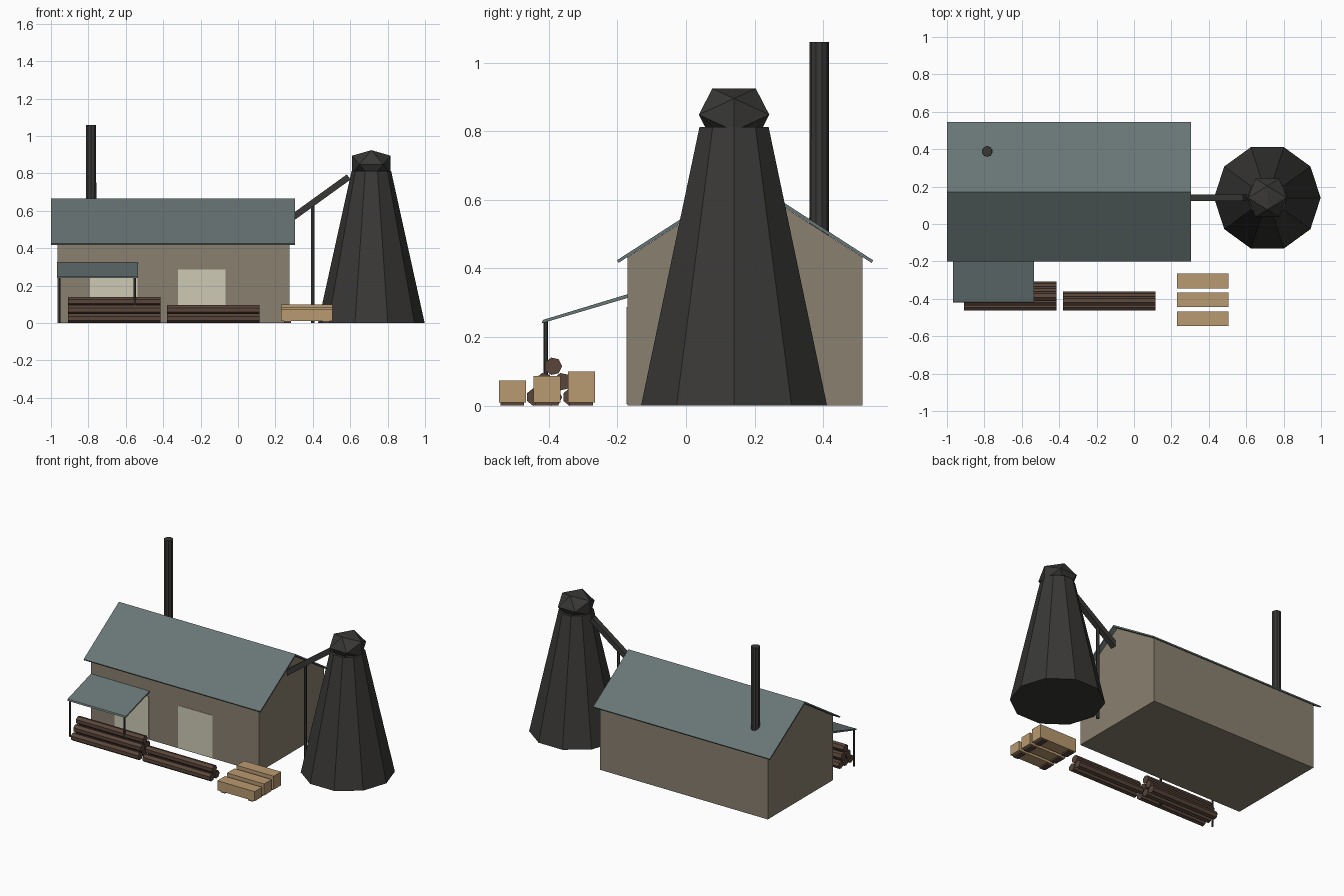
import bpy, bmesh, math
from mathutils import Vector, Matrix

if "Cube" in bpy.data.objects:
    bpy.data.objects.remove(bpy.data.objects["Cube"])


def material(name, rgb):
    m = bpy.data.materials.new(name)
    m.diffuse_color = (*rgb, 1)
    m.use_nodes = True
    m.node_tree.nodes["Principled BSDF"].inputs["Base Color"].default_value = m.diffuse_color
    return m


WALL = material("plaster", (0.25, 0.216, 0.16))
ROOF = material("roof_sheet", (0.14, 0.18, 0.18))
IRON = material("dark_iron", (0.04, 0.039, 0.037))
DOOR = material("pale_door", (0.62, 0.59, 0.47))
BARK = material("bark", (0.10, 0.06, 0.042))
PINE = material("sawn_pine", (0.48, 0.32, 0.16))


def finish(name, bm, mat):
    bmesh.ops.recalc_face_normals(bm, faces=bm.faces)
    me = bpy.data.meshes.new(name)
    bm.to_mesh(me)
    bm.free()
    me.materials.append(mat)
    ob = bpy.data.objects.new(name, me)
    bpy.context.collection.objects.link(ob)
    return ob


def prism(name, profile, x0, x1, mat):
    """Extrude a (y, z) profile along x."""
    bm = bmesh.new()
    face = bm.faces.new([bm.verts.new((x0, y, z)) for y, z in profile])
    new = bmesh.ops.extrude_face_region(bm, geom=[face])["geom"]
    bmesh.ops.translate(bm, vec=(x1 - x0, 0, 0),
                        verts=[v for v in new if isinstance(v, bmesh.types.BMVert)])
    return finish(name, bm, mat)


def box(name, lo, hi, mat):
    return prism(name, [(lo[1], lo[2]), (hi[1], lo[2]), (hi[1], hi[2]), (lo[1], hi[2])],
                 lo[0], hi[0], mat)


def rod(name, a, b, r1, r2, sides, mat):
    """Faceted cylinder or cone from point a to point b."""
    a, b = Vector(a), Vector(b)
    d = b - a
    rot = Vector((0, 0, 1)).rotation_difference(d).to_matrix().to_4x4()
    bm = bmesh.new()
    bmesh.ops.create_cone(bm, cap_ends=True, segments=sides, radius1=r1, radius2=r2,
                          depth=d.length, matrix=Matrix.Translation((a + b) / 2) @ rot)
    return finish(name, bm, mat)


# Main building: gabled walls and folded roof
RY = 0.172
prism("walls", [(-0.171, 0), (0.515, 0), (0.515, 0.432), (RY, 0.652), (-0.171, 0.432)],
      -0.965, 0.275, WALL)
prism("main_roof", [(-0.201, 0.424), (RY, 0.665), (0.545, 0.424),
                    (0.541, 0.416), (RY, 0.653), (-0.197, 0.416)], -1.0, 0.305, ROOF)
for i, x in enumerate((-0.79, -0.32)):
    box(f"door_{i + 1}", (x, -0.174, 0.005), (x + 0.252, -0.168, 0.287), DOOR)
rod("chimney", (-0.785, 0.388, 0.47), (-0.785, 0.388, 1.06), 0.029, 0.028, 10, IRON)

# Porch on two posts
prism("porch_roof", [(-0.17, 0.325), (-0.417, 0.25), (-0.421, 0.24), (-0.17, 0.314)],
      -0.967, -0.535, ROOF)
for i, x in enumerate((-0.954, -0.552)):
    rod(f"porch_post_{i + 1}", (x, -0.409, 0), (x, -0.409, 0.245), 0.0065, 0.0065, 6, IRON)

# Conical burner with squashed icosahedron cap
CX, CY = 0.713, 0.14
ob = rod("burner_cone", (CX, CY, 0), (CX, CY, 0.812), 0.285, 0.106, 10, IRON)
# put a corner of the ten-sided base on the x axis
ob.data.transform(Matrix.Translation((CX, CY, 0)) @ Matrix.Rotation(math.pi / 2, 4, 'Z')
                  @ Matrix.Translation((-CX, -CY, 0)))
bm = bmesh.new()
s, l = 0.0635, 0.1027
for i in (-1, 1):
    for j in (-1, 1):
        for p in ((0, i * s, j * l), (i * l, 0, j * s), (i * s, j * l, 0)):
            bm.verts.new((CX + p[0], CY + p[1], 0.848 + 0.74 * p[2]))
bmesh.ops.convex_hull(bm, input=bm.verts)
finish("burner_cap", bm, IRON)

# Sloping conveyor and its support
a, b = Vector((0.268, 0.547)), Vector((0.592, 0.781))
d = (b - a).normalized() * 0.017
n = Vector((-d.y, d.x))
bm = bmesh.new()
rings = [[bm.verts.new((p.x, y, p.y)) for p in (a + n, b + n, b - n, a - n)]
         for y in (CY - 0.018, CY + 0.018)]
for r in rings:
    bm.faces.new(r)
for k in range(4):
    m = (k + 1) % 4
    bm.faces.new((rings[0][k], rings[0][m], rings[1][m], rings[1][k]))
finish("conveyor", bm, IRON)
rod("conveyor_support", (0.4, CY, 0), (0.4, CY, 0.64), 0.01, 0.01, 6, IRON)

# Two triangular log piles
for pile, (x0, rows) in enumerate(((-0.91, 3), (-0.38, 2))):
    for row in range(rows):
        for k in range(rows - row):
            y = -0.44 + 0.053 * k + 0.0265 * row
            z = 0.025 + 0.045 * row
            rod(f"log_{pile + 1}_{row}_{k}", (x0, y, z), (x0 + 0.496, y, z),
                0.026, 0.026, 7, BARK)

# Lumber stacks on skids, each a different height
for i, top in enumerate((0.074, 0.087, 0.1)):
    y = -0.506 + 0.1005 * i
    box(f"lumber_stack_{i + 1}", (0.23, y - 0.0395, 0.01), (0.505, y + 0.0395, top), PINE)
    for k, x in enumerate((0.265, 0.47)):
        box(f"skid_{i + 1}_{k}", (x - 0.018, y - 0.034, 0), (x + 0.018, y + 0.034, 0.011), BARK)
